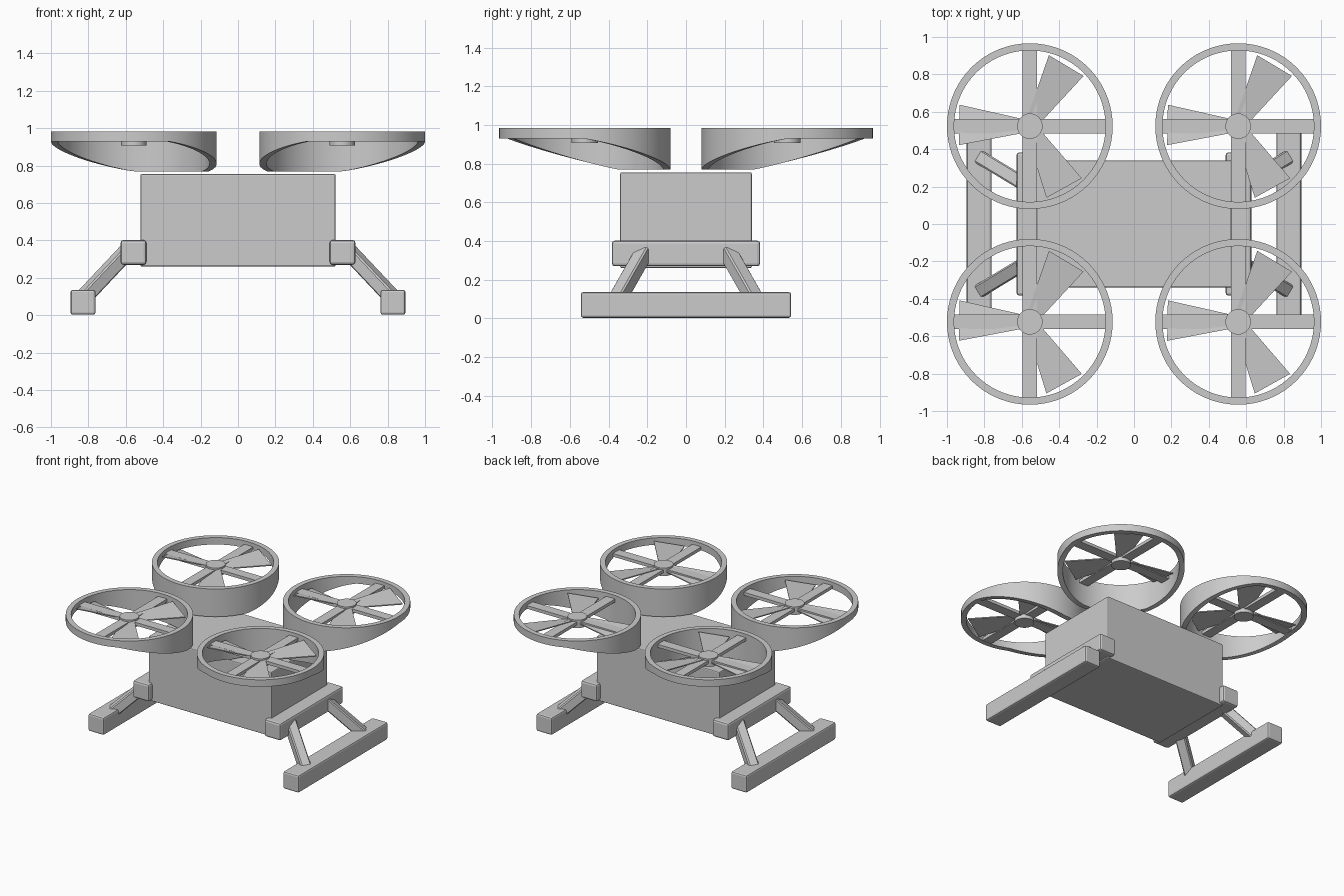
import bpy, bmesh, math
from mathutils import Vector, Matrix

if "Cube" in bpy.data.objects:
    bpy.data.objects.remove(bpy.data.objects["Cube"])


def make(name, bm, smooth=False):
    bmesh.ops.recalc_face_normals(bm, faces=bm.faces)
    me = bpy.data.meshes.new(name)
    bm.to_mesh(me)
    bm.free()
    ob = bpy.data.objects.new(name, me)
    bpy.context.collection.objects.link(ob)
    if smooth:
        bpy.ops.object.select_all(action='DESELECT')
        ob.select_set(True)
        bpy.context.view_layer.objects.active = ob
        bpy.ops.object.shade_smooth_by_angle(angle=math.radians(35))
    return ob


def box(name, lo, hi, bevel=0.0):
    lo, hi = Vector(lo), Vector(hi)
    bm = bmesh.new()
    bmesh.ops.create_cube(bm, size=1,
                          matrix=Matrix.Translation((lo + hi) / 2) @ Matrix.Diagonal((*(hi - lo), 1)))
    ob = make(name, bm)
    if bevel:
        mod = ob.modifiers.new("bevel", 'BEVEL')
        mod.width = bevel
        mod.segments = 2
    return ob


def strut(name, a, b, w):
    a, b = Vector(a), Vector(b)
    d = b - a
    z = d.normalized()
    y = z.cross(Vector((0, 0, 1))).normalized()
    x = y.cross(z)
    rot = Matrix((x, y, z)).transposed().to_4x4()
    bm = bmesh.new()
    bmesh.ops.create_cube(bm, size=1, matrix=Matrix.Translation((a + b) / 2) @ rot
                          @ Matrix.Diagonal((w, w, d.length, 1)))
    ob = make(name, bm)
    mod = ob.modifiers.new("bevel", 'BEVEL')
    mod.width = 0.008
    return ob


def lip_height(sx, sy, ang):
    # the duct wall is deep towards the body and shallow on the outside
    inward = math.degrees(math.atan2(-sy * math.sin(ang), -sx * math.cos(ang)))
    dev = abs((inward - 58 + 180) % 360 - 180)
    t = min(max((dev - 33) / 90, 0), 1)
    return 0.77 + 0.16 * (0.7 * t + 0.3 * t * t * (3 - 2 * t))


def duct(name, cx, cy, sx, sy, n=72):
    bm = bmesh.new()
    rings = []
    for i in range(n):
        a = 2 * math.pi * i / n
        zb = lip_height(sx, sy, a)
        rings.append([bm.verts.new((cx + r * math.cos(a), cy + r * math.sin(a), z))
                      for r, z in ((0.443, 0.983), (0.405, 0.983), (0.405, zb), (0.443, zb))])
    for i in range(n):
        p, q = rings[i], rings[(i + 1) % n]
        for k in range(4):
            bm.faces.new((p[k], q[k], q[(k + 1) % 4], p[(k + 1) % 4]))
    return make(name, bm, True)


def rotor(name, cx, cy):
    bm = bmesh.new()
    # three wedge-shaped, slightly pitched blades
    for k in range(3):
        rot = Matrix.Translation((cx, cy, 0.947)) @ Matrix.Rotation(math.radians(59 + 120 * k), 4, 'Z')
        pts = ((0.05, -0.04, -0.009), (0.378, -0.108, -0.014), (0.378, 0.108, 0.014), (0.05, 0.04, 0.009))
        lo = [bm.verts.new(rot @ Vector((x, y, z - 0.004))) for x, y, z in pts]
        hi = [bm.verts.new(rot @ Vector((x, y, z + 0.004))) for x, y, z in pts]
        bm.faces.new(lo[::-1])
        bm.faces.new(hi)
        for i in range(4):
            j = (i + 1) % 4
            bm.faces.new((lo[i], lo[j], hi[j], hi[i]))
    # hub
    bmesh.ops.create_cone(bm, cap_ends=True, segments=32, radius1=0.068, radius2=0.068,
                          depth=0.062, matrix=Matrix.Translation((cx, cy, 0.938)))
    return make(name, bm, True)


# central body
box("body", (-0.522, -0.34, 0.26), (0.522, 0.34, 0.755), 0.008)

# landing gear
for sx, side in ((-1, "left"), (1, "right")):
    box(side + "_mount_bar", (min(sx * 0.49, sx * 0.628), -0.383, 0.27),
        (max(sx * 0.49, sx * 0.628), 0.383, 0.402), 0.015)
    box(side + "_skid", (min(sx * 0.762, sx * 0.895), -0.543, 0.003),
        (max(sx * 0.762, sx * 0.895), 0.543, 0.136), 0.012)
    for sy, end in ((-1, "front"), (1, "back")):
        strut(f"{end}_{side}_strut", (sx * 0.59, sy * 0.215, 0.345), (sx * 0.83, sy * 0.36, 0.09), 0.075)

# ducted rotors with cross braces
for sx, side in ((-1, "left"), (1, "right")):
    for sy, end in ((-1, "front"), (1, "back")):
        tag = f"{end}_{side}"
        cx, cy = sx * 0.557, sy * 0.523
        duct(tag + "_duct", cx, cy, sx, sy)
        rotor(tag + "_rotor", cx, cy)
        box(tag + "_brace_x", (cx - 0.41, cy - 0.038, 0.932), (cx + 0.41, cy + 0.038, 0.956))
        box(tag + "_brace_y", (cx - 0.038, cy - 0.41, 0.932), (cx + 0.038, cy + 0.41, 0.956))
